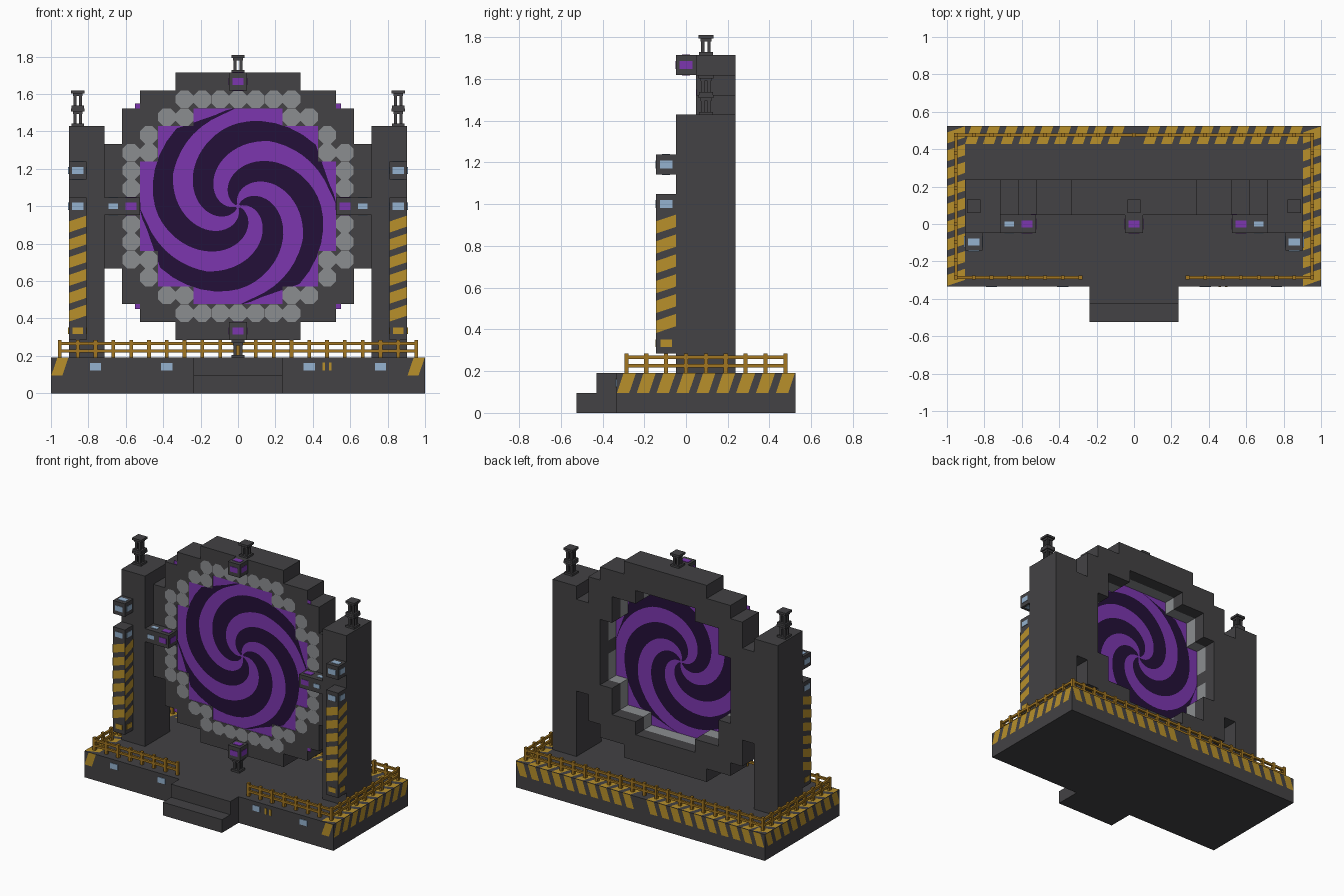
import bpy, bmesh, math
from mathutils import Vector

cube = bpy.data.objects.get("Cube")
if cube:
    bpy.data.objects.remove(cube, do_unlink=True)

U = 2 / 21            # one block
H = U / 2
FRONT = -3.5 * U      # front edge of the platform
BACK = 5.5 * U


def material(name, r, g, b):
    m = bpy.data.materials.new(name)
    m.use_nodes = True
    m.diffuse_color = (r, g, b, 1)
    m.node_tree.nodes["Principled BSDF"].inputs["Base Color"].default_value = (r, g, b, 1)
    return m


DARK = material("dark stone", .056, .054, .058)
GREY = material("grey cobble", .26, .27, .28)
PURPLE = material("portal purple", .2, .037, .43)
VOID = material("deep violet", .017, .005, .04)
YELLOW = material("hazard yellow", .48, .28, .024)
GOLD = material("gold rail", .36, .18, .015)
BLUE = material("pale blue lamp", .3, .45, .63)


def finish(name, bm, *mats):
    me = bpy.data.meshes.new(name)
    bm.to_mesh(me)
    bm.free()
    for m in mats:
        me.materials.append(m)
    ob = bpy.data.objects.new(name, me)
    bpy.context.scene.collection.objects.link(ob)
    return ob


def add_box(bm, x0, x1, y0, y1, z0, z1):
    made = bmesh.ops.create_cube(bm, size=1)["verts"]
    for v in made:
        v.co = ((x0 + x1) / 2 + v.co.x * (x1 - x0),
                (y0 + y1) / 2 + v.co.y * (y1 - y0),
                (z0 + z1) / 2 + v.co.z * (z1 - z0))


def boxes(name, mat, items):
    bm = bmesh.new()
    for b in items:
        add_box(bm, *b)
    return finish(name, bm, mat)


def mirrored(items):
    return items + [(-b[1], -b[0]) + tuple(b[2:]) for b in items]


def block(i, j, k):
    # one block centred on column i, depth j, standing on row k
    return (i * U - H, i * U + H, j * U - H, j * U + H, k * U, k * U + U)


# Platform, steps and pillars
boxes("platform", DARK, [(-1, 1, FRONT, BACK, 0, 2 * U)])
boxes("front_steps", DARK, [(-2.5 * U, 2.5 * U, FRONT - U, FRONT, 0, 2 * U),
                            (-2.5 * U, 2.5 * U, FRONT - 2 * U, FRONT - U, 0, U)])
boxes("pillars", DARK, mirrored([(7.5 * U, 9.5 * U, -H, 2.5 * U, 2 * U, 15 * U)]))

# Ring: hole, cobble and outer half widths by distance from the middle row
rows = [(5.5, 5.5, 7.5), (5.5, 6.5, 7.5), (5.5, 6.5, 7.5), (4.5, 6.5, 7.5),
        (4.5, 5.5, 6.5), (2.5, 4.5, 6.5), (0, 3.5, 5.5), (0, 0, 3.5)]
ring, cobble = [], []
for k in range(3, 18):
    hole, grey, outer = rows[abs(k - 10)]
    z0, z1 = k * U, (k + 1) * U
    ring.append((hole * U, outer * U, 1.5 * U, 2.5 * U, z0, z1))
    ring.append((grey * U, outer * U, H, 1.5 * U, z0, z1))
    if grey > hole:
        cobble.append((hole, grey, z0, z1))
boxes("ring", DARK, mirrored(ring))

# Cobble lining: dark front faces carrying rounded grey stones
bm = bmesh.new()
for h, g, z0, z1 in cobble:
    for s in (-1, 1):
        a, b = sorted((s * h * U, s * g * U))
        add_box(bm, a, b, H, 1.5 * U, z0, z1)
bm.normal_update()
for f in bm.faces:
    f.material_index = 1 if f.normal.y < -.5 else 0
finish("cobble_lining", bm, GREY, DARK)
bm = bmesh.new()
for h, g, z0, z1 in cobble:
    for i in range(math.ceil(h), math.floor(g) + 1):
        for s in ((-1, 1) if i else (1,)):
            verts = []
            for n in range(8):
                t = math.radians(22.5 + 45 * n)
                verts.append(bm.verts.new((s * i * U + .051 * math.cos(t), H - .003,
                                           z0 + H + .051 * math.sin(t))))
            bm.faces.new(verts)
finish("cobble_stones", bm, GREY)

# Portal sheet, its edges buried in the ring
CZ = 10.5 * U
boxes("portal_sheet", PURPLE, [(-.55, .55, .0515, .0535, CZ - .55, CZ + .55)])

# Four dark spiral arms on both sides of the sheet
bm = bmesh.new()
STEPS, RADIUS = 36, .53
for y in (.0500, .0550):
    for arm in range(4):
        prev = None
        for n in range(STEPS + 1):
            r = .012 + (RADIUS - .012) * n / STEPS
            mid = 225 + 90 * arm - 354 * r - 500 * max(0, r - .42) ** 1.5
            half = 24 if r < .45 else 24 - 60 * (r - .45)
            pair = [bm.verts.new((r * math.cos(math.radians(mid + d)), y,
                                  CZ + r * math.sin(math.radians(mid + d))))
                    for d in (-half, half)]
            if prev:
                quad = [prev[0], pair[0], pair[1], prev[1]]
                bm.faces.new(quad if y < .052 else quad[::-1])
            prev = pair
finish("spiral_arms", bm, VOID)

# Hazard columns and lamp blocks
boxes("front_columns", DARK, mirrored([(8.5 * U, 9.5 * U, -1.5 * U, -H, 3 * U, 11 * U),
                                       block(9, -1, 12)]))
boxes("lamp_blocks", DARK, mirrored([block(6, 0, 10), block(7, 0, 10)])
      + [block(0, 0, 17), block(0, 0, 3)])


def lamp(i, j, k, axes="xyz", w=.06, h=.038):
    # bars just proud of the block on each chosen axis
    c = (i * U, j * U, k * U + H)
    out = []
    for a in axes:
        size = {"x": (U + .006, w, h), "y": (w, U + .006, h), "z": (w, h, U + .006)}[a]
        out.append(tuple(v for p, s in zip(c, size) for v in (p - s / 2, p + s / 2)))
    return out


boxes("purple_lamps", PURPLE, lamp(0, 0, 17) + lamp(0, 0, 3) + mirrored(lamp(6, 0, 10)))
boxes("blue_lamps", BLUE, mirrored(lamp(9, -1, 12) + lamp(9, -1, 10, "xy")
                                   + lamp(7, 0, 10, "yz", .05, .028)))
boxes("gold_lamps", YELLOW, mirrored(lamp(9, -1, 3, "xy", .055, .035)))
boxes("platform_lamps", BLUE, mirrored([(i * U - .03, i * U + .03, FRONT - .004, FRONT,
                                         1.5 * U - .02, 1.5 * U + .02) for i in (4, 8)]))
boxes("platform_marks", YELLOW, [(5 * U + d - .007, 5 * U + d + .007, FRONT - .004, FRONT,
                                  1.5 * U - .022, 1.5 * U + .022) for d in (-.018, .018)])

# Slanted hazard stripes, one per block along a run
bm = bmesh.new()


def stripes(origin, along, across, normal, count, skip=None):
    o, a, c, n = (Vector(v) for v in (origin, along, across, normal))
    o, a, c = o + n * .003, a * U, c * U
    for i in range(count):
        if i == skip:
            continue
        p = o + a * i
        pts = [p + a * .02, p + a * .64, p + a * .98 + c, p + a * .36 + c]
        if a.cross(c).dot(n) < 0:
            pts.reverse()
        bm.faces.new([bm.verts.new(q) for q in pts])


X, Y, Z = Vector((1, 0, 0)), Vector((0, 1, 0)), Vector((0, 0, 1))
for s in (-1, 1):
    edge = min(s, s - s * U)
    stripes((edge, FRONT, 2 * U), Y, X, Z, 9)
    stripes((s, FRONT, U), Y, Z, X * s, 9)
    stripes((edge, FRONT, U), X, Z, -Y, 1)
    left = s * 9 * U - H
    stripes((left, -1.5 * U, 4 * U), Z, X, -Y, 6)
    for x, n in ((left, -X), (left + U, X)):
        stripes((x, -1.5 * U, 4 * U), Z, Y, n, 6)
stripes((-9.5 * U, BACK - U, 2 * U), X, Y, Z, 19, 9)
stripes((-1, BACK, U), X, Z, Y, 21, 10)
finish("hazard_stripes", bm, YELLOW)

# Fence around the platform: posts on block centres and two rails
T = .01
fence = []
for s in (-1, 1):
    for j in range(-3, 6):
        fence.append((s * 10 * U - T, s * 10 * U + T, j * U - T, j * U + T, 2 * U, 3 * U))
    for i in range(3, 10):
        fence.append((s * i * U - T, s * i * U + T, -3 * U - T, -3 * U + T, 2 * U, 3 * U))
for i in range(-9, 10):
    fence.append((i * U - T, i * U + T, 5 * U - T, 5 * U + T, 2 * U, 3 * U))
R = .008
for z in (.226, .266):
    fence += mirrored([(10 * U - R, 10 * U + R, -3 * U, 5 * U, z - R, z + R),
                       (3 * U, 10 * U, -3 * U - R, -3 * U + R, z - R, z + R)])
    fence.append((-10 * U, 10 * U, 5 * U - R, 5 * U + R, z - R, z + R))
boxes("fence", GOLD, fence)


# Small open finials: two flanges joined by four slim legs
def finial(x, y, k):
    z0, z1 = k * U, (k + 1) * U
    out = [(x - .036, x + .036, y - .036, y + .036, z1 - .016, z1),
           (x - .026, x + .026, y - .026, y + .026, z1 - .03, z1 - .016),
           (x - .034, x + .034, y - .034, y + .034, z0, z0 + .014)]
    for dx in (-.015, .015):
        for dy in (-.015, .015):
            out.append((x + dx - .008, x + dx + .008, y + dy - .008, y + dy + .008, z0, z1))
    return out


boxes("finials", DARK, mirrored(finial(9 * U, U, 15) + finial(9 * U, U, 16))
      + finial(0, U, 18) + finial(0, 0, 2))
